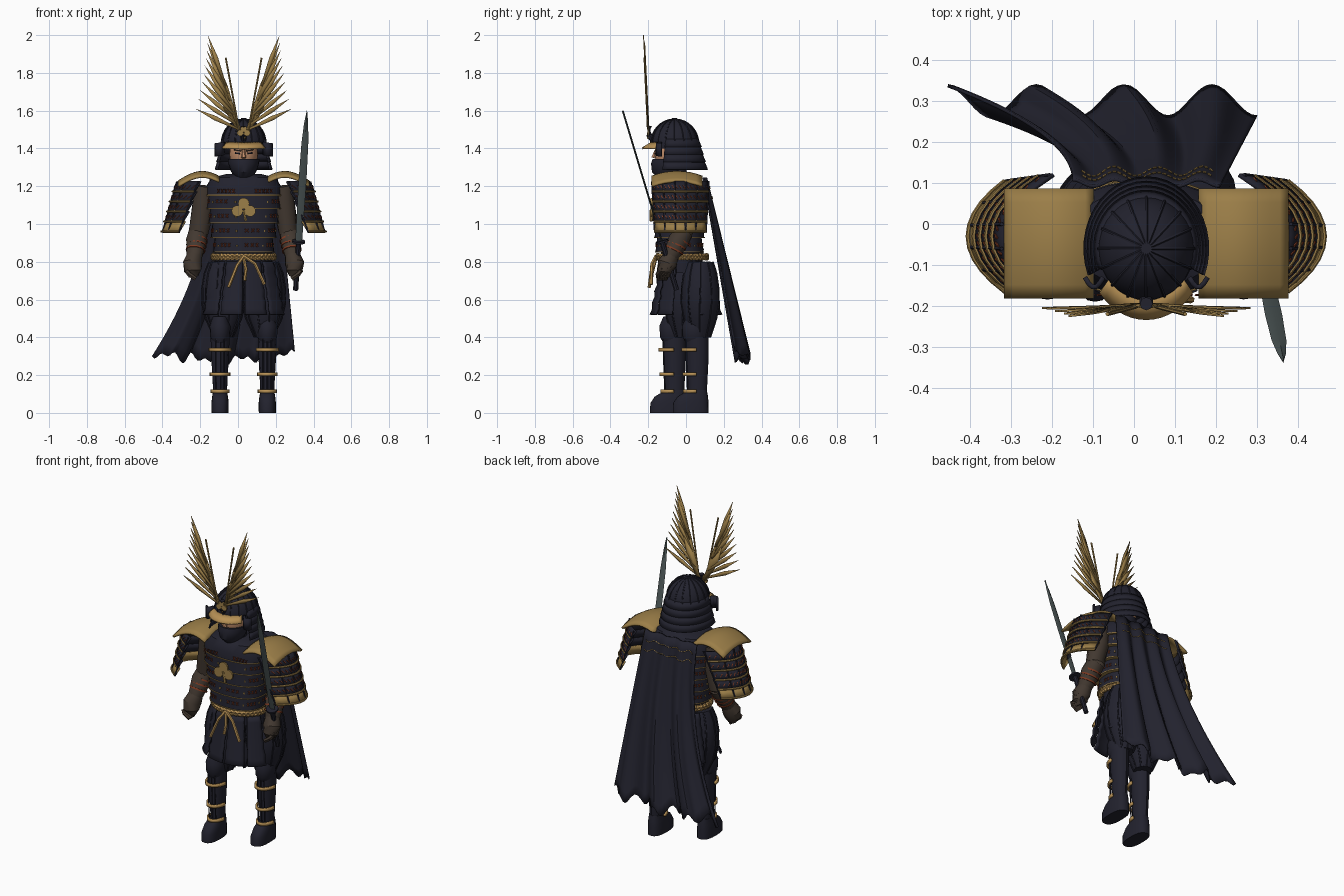
import bpy, bmesh, math
from math import sin, cos, pi, radians
from mathutils import Vector

cube = bpy.data.objects.get("Cube")
if cube:
    bpy.data.objects.remove(cube)

CX = 0.03          # body centre line
MADE = []


def material(name, r, g, b):
    m = bpy.data.materials.new(name)
    m.use_nodes = True
    m.diffuse_color = (r, g, b, 1)
    m.node_tree.nodes["Principled BSDF"].inputs["Base Color"].default_value = (r, g, b, 1)
    return m


NAVY = material("navy", .016, .016, .027)
GOLD = material("old gold", .33, .21, .065)
BRIGHT = material("bright gold", .47, .28, .09)
RED = material("red lacing", .2, .04, .015)
SKIN = material("skin", .52, .26, .14)
BROWN = material("brown leather", .055, .04, .03)
STEEL = material("steel", .07, .09, .09)


def build(name, verts, faces, mat, thick=0):
    me = bpy.data.meshes.new(name)
    me.from_pydata([tuple(v) for v in verts], [], faces)
    bm = bmesh.new()
    bm.from_mesh(me)
    bmesh.ops.recalc_face_normals(bm, faces=bm.faces)
    bm.to_mesh(me)
    bm.free()
    me.materials.append(mat)
    ob = bpy.data.objects.new(name, me)
    bpy.context.collection.objects.link(ob)
    if thick:
        mod = ob.modifiers.new("thickness", 'SOLIDIFY')
        mod.thickness, mod.offset = thick, 0
    MADE.append(ob)
    return ob


def skin_rings(rings, base=0):
    n = len(rings[0])
    faces = [(base + i * n + j, base + i * n + (j + 1) % n,
              base + (i + 1) * n + (j + 1) % n, base + (i + 1) * n + j)
             for i in range(len(rings) - 1) for j in range(n)]
    last = base + (len(rings) - 1) * n
    return faces + [tuple(range(base, base + n)), tuple(range(last, last + n))]


def ell(t, rx, ry, e=2):
    c, s = cos(t), sin(t)
    return (rx * math.copysign(abs(c) ** (2 / e), c), ry * math.copysign(abs(s) ** (2 / e), s))


def loft(name, rows, mat, seg=24, e=2):
    """Stack of horizontal rings: z, centre x, centre y, half width, half depth."""
    rings = []
    for z, x, y, rx, ry in rows:
        pts = [ell(2 * pi * j / seg, rx, ry, e) for j in range(seg)]
        rings.append([(x + a, y + b, z) for a, b in pts])
    return build(name, sum(rings, []), skin_rings(rings), mat)


def tubes(name, paths, r, mat, seg=6):
    verts, faces = [], []
    for path in paths:
        path = [Vector(p) for p in path]
        rings = []
        for i, p in enumerate(path):
            t = path[min(i + 1, len(path) - 1)] - path[max(i - 1, 0)]
            q = t.to_track_quat('Z', 'Y')
            rad = r[i] if isinstance(r, (list, tuple)) else r
            rings.append([p + q @ Vector((rad * cos(2 * pi * j / seg), rad * sin(2 * pi * j / seg), 0))
                          for j in range(seg)])
        faces += skin_rings(rings, len(verts))
        verts += sum(rings, [])
    return build(name, verts, faces, mat)


def sheet(name, f, nu, nv, mat, thick=.008):
    verts = [f(i / nu, j / nv) for j in range(nv + 1) for i in range(nu + 1)]
    w = nu + 1
    faces = [(j * w + i, j * w + i + 1, (j + 1) * w + i + 1, (j + 1) * w + i)
             for j in range(nv) for i in range(nu)]
    return build(name, verts, faces, mat, thick)


def mix(a, b, t):
    return a + (b - a) * t


def arc_sheet(name, cy, a0, a1, top, bottom, mat, nu=10, nv=1, thick=.008, step=0):
    """Sheet following an elliptic arc; top and bottom are (z, half width, half depth)."""
    def f(u, v):
        z, rx, ry = (mix(p, q, v) for p, q in zip(top, bottom))
        k = step * (round(v * nv) % 2)
        x, y = ell(radians(mix(a0, a1, u)), rx + k, ry + k)
        return (CX + x, cy + y, z)
    return sheet(name, f, nu, nv, mat, thick)


# legs, one stepping slightly ahead
for s, side in ((-1, "right"), (1, "left")):
    x, y = CX + s * .125, s * .06
    loft(side + "_shoe", [(0, x, y - .035, .045, .095), (.05, x, y - .035, .046, .094),
                          (.085, x, y - .025, .042, .082), (.12, x, y, .036, .05)], NAVY, 20, 2.6)
    loft(side + "_shin_guard", [(.1, x, y, .036, .05), (.2, x, y, .041, .055),
                                (.3, x, y, .047, .06), (.4, x, y, .05, .06)], NAVY, 12)
    for z, w in ((.325, .05), (.195, .044), (.105, .04)):
        sheet(side + "_shin_strap", lambda u, v: (x + (w + .006) * cos(pi * (1 + u)),
              y - .005 + (w + .025) * sin(pi * (1 + u)), z + .018 * v), 10, 1, BRIGHT, .01)
    tubes(side + "_shin_ribs", [[(x + d, y - .052, .12), (x + d, y - .062, .39)]
                                for d in (-.022, 0, .022)], .004, NAVY)
    loft(side + "_knee", [(.37, x, y - .01, .035, .05), (.4, x, y - .015, .052, .062),
                          (.46, x, y - .015, .055, .066), (.51, x, y - .01, .04, .05)], NAVY, 16)
    px, py = CX + s * .107, .03 + s * .045
    rows = [(.8, .075, .07), (.74, .1, .09), (.66, .113, .102), (.58, .113, .104),
            (.5, .095, .09), (.43, .062, .066), (.4, .05, .055)]
    loft(side + "_trouser", [(z, px, py, a, b) for z, a, b in rows], NAVY, 20)
    tubes(side + "_trouser_pleats", [[(px + a * cos(k * pi / 5), py + b * sin(k * pi / 5), z)
          for z, a, b in rows] for k in range(10)], .005, NAVY, 5)

# skirt of hanging lamellar panels, front and back
for mid in (270, 90):
    for d in (-52, -17, 17, 52):
        arc_sheet("skirt_panel", 0, mid + d - 15, mid + d + 15, (.8, .165, .125),
                  (.52, .225, .18), NAVY, 5, 9, .01, .008)
loft("waist", [(.74, CX, -.02, .15, .1), (.87, CX, -.02, .15, .115)], NAVY)

# rope belt with hanging ends
for ph in (0, pi):
    tubes("rope_belt", [[(CX + .165 * cos(t), -.02 + .132 * sin(t), .826 + .01 * sin(22 * t + ph))
          for t in (2 * pi * k / 120 for k in range(121))]], .011, BRIGHT)
tubes("belt_ties", [[(CX, -.16, .83), (CX - .035, -.18, .78), (CX - .08, -.195, .665)],
                    [(CX, -.16, .83), (CX + .06, -.18, .79), (CX + .11, -.185, .68)],
                    [(CX, -.16, .82), (CX + .012, -.175, .76), (CX + .006, -.185, .7)]], .009, BRIGHT)

# banded cuirass
TY = -.035
dashes, studs = [], []
for i in range(4):
    z, rx, ry = .85 + .077 * i, .153 + .012 * i, .118 + .005 * i
    loft("cuirass_band", [(z, CX, TY, rx + .009, ry + .009), (z + .075, CX, TY, rx, ry),
                          (z + .082, CX, TY, rx - .015, ry - .015)], NAVY, 32, 2.5)
    loft("cuirass_trim", [(z - .001, CX, TY, rx + .012, ry + .012),
                          (z + .004, CX, TY, rx + .012, ry + .012)], GOLD, 32, 2.5)
    for k in range(40):
        if k % 5 < 3 and not (27 < k < 33 and i > 1):
            a, b = (ell(2 * pi * (k + d) / 40, rx + .006, ry + .006, 2.5) for d in (.1, .6))
            p, q = (CX + a[0], TY + a[1]), (CX + b[0], TY + b[1])
            dashes += [[(*p, z + .03), (*q, z + .048)], [(*p, z + .048), (*q, z + .03)]]
        if k % 5 == 4:
            a = ell(2 * pi * k / 40, rx + .005, ry + .005, 2.5)
            studs.append([(CX + a[0], TY + a[1], z + .03), (CX + a[0], TY + a[1], z + .04)])
loft("breastplate", [(1.15, CX, TY, .2, .14), (1.2, CX, TY, .198, .137),
                     (1.245, CX, TY, .17, .115), (1.265, CX, TY, .09, .08)], NAVY, 32, 2.5)
loft("breastplate_trim", [(1.149, CX, TY, .203, .143), (1.155, CX, TY, .203, .143)], GOLD, 32, 2.5)
for s in (-1, 1):
    for k in range(5):
        x = CX + s * (.06 + .02 * k)
        dashes += [[(x, TY - .139, 1.165), (x + .012, TY - .138, 1.185)],
                   [(x, TY - .139, 1.185), (x + .012, TY - .138, 1.165)]]
tubes("cuirass_lacing", dashes, .0025, RED, 4)
tubes("cuirass_studs", studs, .005, GOLD, 6)


# three-leaf badge
def badge(name, x, y, z, k, mat):
    for dx, dz in ((0, .034), (-.034, -.006), (.034, -.006)):
        tubes(name, [[(x + dx * k, y, z + dz * k), (x + dx * k, y + .009, z + dz * k)]], .03 * k, mat, 14)
    tubes(name + "_stem", [[(x, y + .003, z), (x + .012 * k, y + .003, z - .06 * k)]], .008 * k, mat)


badge("chest_badge", CX, TY - .152, 1.075, 1, GOLD)

# shoulders and arms
for s, side in ((-1, "right"), (1, "left")):
    X = lambda a: CX + s * a
    sheet(side + "_shoulder_cap", lambda u, v: (X(mix(.13, .345, u)), mix(-.18, .085, v),
          1.225 + .05 * sin(pi * (.15 + .85 * u)) - .025 * (2 * v - 1) ** 2), 10, 8, GOLD, .012)

    def guard(u, v, out=0):
        w = 2 * u - 1
        return Vector((X(mix(.35, .425, v) - mix(.12, .09, v) * w * w + out),
                       -.03 + .15 * w * mix(1, .9, v), 1.225 - .27 * v))
    lace = []
    for r in range(5):
        sheet(side + "_arm_guard_row", lambda u, v: guard(u, (r + v * 1.1) / 5.1, .012 * v - .004),
              10, 1, GOLD if r == 4 else NAVY, .01)
        v = (r + 1) / 5.1
        tubes(side + "_arm_guard_trim", [[guard(k / 10, v, .012) for k in range(11)]], .006, GOLD)
        if r < 4:
            for k in range(15):
                a, b = (guard((k + d) / 15, (r + e) / 5.1, .009) for d, e in ((.25, .4), (.75, .7)))
                lace.append([a, b])
    tubes(side + "_arm_guard_lacing", lace, .003, RED, 4)
    tubes(side + "_arm_guard_ribs", [[guard(k / 5, j / 5, .008) for j in range(6)]
                                     for k in range(6)], .005, NAVY, 5)
    tubes(side + "_upper_arm", [[(X(.2), -.03, 1.2), (X(.215), -.02, 1.08), (X(.24), -.015, .95),
                                 (X(.24), -.02, .91)]], (.06, .06, .053, .035), BROWN, 14)
    tubes(side + "_forearm", [[(X(.24), -.01, .96), (X(.25), -.04, .91), (X(.262), -.085, .82)]],
          (.05, .056, .04), BROWN, 14)
    for t in (.25, .45, .65):
        p = Vector((X(.24), -.015, .95)).lerp(Vector((X(.262), -.085, .82)), t)
        tubes(side + "_forearm_band", [[p, p + Vector((s * .001, -.004, -.008))]],
              .059 - .01 * t, RED, 16)
    tubes(side + "_glove", [[(X(.26), -.08, .83), (X(.27), -.1, .79), (X(.27), -.11, .75),
                             (X(.265), -.11, .72)]], (.042, .052, .045, .025), BROWN, 12)
    tubes(side + "_fingers", [[(X(.3), -.1 - .02 * k, .775 - .012 * k), (X(.29), -.12 - .014 * k, .735),
                               (X(.255), -.12 - .012 * k, .71)] for k in range(-1, 3)], .013, BROWN)

# sword in the left hand
tip, pommel = Vector((.365, -.335, 1.6)), Vector((.305, -.05, .65))
axis = (tip - pommel).normalized()
across = Vector((1, 0, 0)) - axis * axis.x
flat = axis.cross(across)
rings = []
for t, w in ((.27, .018), (.6, .021), (.82, .018), (.93, .011), (1, .001)):
    p = pommel.lerp(tip, t)
    rings.append([p + across * w, p + flat * .005, p - across * w, p - flat * .005])
build("sword_blade", sum(rings, []), skin_rings(rings), STEEL)
tubes("sword_grip", [[pommel, pommel.lerp(tip, .27)]], .014, NAVY, 8)
tubes("sword_guard", [[pommel.lerp(tip, .265), pommel.lerp(tip, .275)]], .035, NAVY, 12)

# head and face mask
HY = -.06
loft("neck", [(1.22, CX, HY, .065, .065), (1.33, CX, HY, .055, .06)], NAVY)
loft("head", [(1.37 + .11 * sin(a), CX, -.075, .076 * cos(a), .09 * cos(a))
              for a in (radians(d) for d in range(-80, 81, 20))], SKIN)
tubes("nose", [[(CX, -.158, 1.395), (CX, -.172, 1.35)]], (.007, .013), SKIN)
loft("face_mask", [(1.245, CX, -.1, .04, .05), (1.275, CX, -.095, .066, .085),
                   (1.32, CX, -.085, .082, .1), (1.345, CX, -.08, .083, .096)], NAVY, 20)
for s in (-1, 1):
    tubes("eye", [[(CX + s * .02, -.163, 1.373), (CX + s * .045, -.152, 1.376)]], .005, NAVY)
    tubes("eyebrow", [[(CX + s * .014, -.163, 1.387), (CX + s * .05, -.147, 1.394)]], .004, BROWN)

# helmet
domes = [radians(d) for d in range(0, 89, 11)]
loft("helmet_bowl", [(1.4, CX, HY, .115, .124)] + [(1.425 + .13 * sin(a), CX, HY,
     .117 * cos(a) + .001, .126 * cos(a) + .001) for a in domes], NAVY, 32)
tubes("helmet_ribs", [[(CX + .118 * cos(a) * cos(k * pi / 8), HY + .127 * cos(a) * sin(k * pi / 8),
      1.425 + .13 * sin(a)) for a in domes] for k in range(16)], .004, NAVY, 5)
tubes("helmet_finial", [[(CX, HY, 1.545), (CX, HY, 1.56)]], .014, NAVY, 10)
arc_sheet("helmet_brim", HY, 218, 322, (1.43, .115, .122), (1.4, .142, .172), BRIGHT, 14, 2, .01)
for r in range(4):
    arc_sheet("neck_guard_row", HY, -22, 202, (1.45 - .04 * r, .113 + .008 * r, .122 + .011 * r),
              (1.407 - .04 * r, .126 + .008 * r, .14 + .011 * r), NAVY, 24, 1, .008)
for s in (-1, 1):
    sheet("helmet_wing", lambda u, v: (CX + s * mix(.105, .15, u), -.13 - .025 * sin(pi * u),
          mix(1.365, 1.435, v) - .008 * u), 5, 1, NAVY, .012)
badge("helmet_badge", CX, -.205, 1.485, .55, GOLD)
tubes("crest_mount", [[(CX, -.17, 1.44), (CX, -.195, 1.47), (CX, -.195, 1.52)]], .016, NAVY, 8)

# crest fans made of flat leaves
for s in (-1, 1):
    verts, faces = [], []

    def leaf(ax, az, bx, bz, w):
        d = Vector((bx - ax, bz - az))
        n = Vector((-d.y, d.x)).normalized() * w
        a = Vector((ax, az))
        i = len(verts)
        for p in (a - n * .4, a + d * .55 - n, a + d, a + d * .55 + n, a + n * .4):
            verts.append((CX + s * p.x, -.2 - .05 * (p.y - 1.5) + .002 * (len(faces) % 3), p.y))
        faces.append(tuple(range(i, i + 5)))
    for k in range(10):
        t = k / 9
        leaf(mix(.025, .095, t), mix(1.5, 1.73, t), mix(.255, .19, t) - .012 * sin(pi * t),
             mix(1.61, 2.0, t ** .9), .012)
    leaf(.015, 1.48, .17, 1.93, .016)
    leaf(.02, 1.49, .13, 1.72, .026)
    build("crest_fan", verts, faces, GOLD, .005)
    tubes("crest_rod", [[(CX + s * .025, -.202, 1.5), (CX + s * .095, -.22, 1.88)]], .005, GOLD)


# flowing cape with a ragged hem
def cape(u, v, out=0):
    left, right = -.15 - .305 * v * v, .21 + .09 * v
    hem = .015 * sin(38 * u) + .018 * sin(61 * u + 1) + .03 * sin(pi * u)
    wave = cos(2 * pi * u / .285)
    return (mix(left, right, u), .1 + .2 * v + (.008 + .03 * v) * wave + out,
            1.245 - v * (.93 + hem))


sheet("cape", cape, 56, 18, NAVY, .008)
tubes("cape_stitching", [[cape((k + .1) / 30, v + .006 * sin(k), .007),
      cape((k + .8) / 30, v + .006 * sin(k + 1), .007)]
      for v in (.055, .11) for k in range(2, 28)], .0025, GOLD, 4)

# smooth shading with sharp edges kept
bpy.ops.object.select_all(action='DESELECT')
for ob in MADE:
    ob.select_set(True)
bpy.context.view_layer.objects.active = MADE[0]
bpy.ops.object.shade_smooth_by_angle(angle=radians(35))
